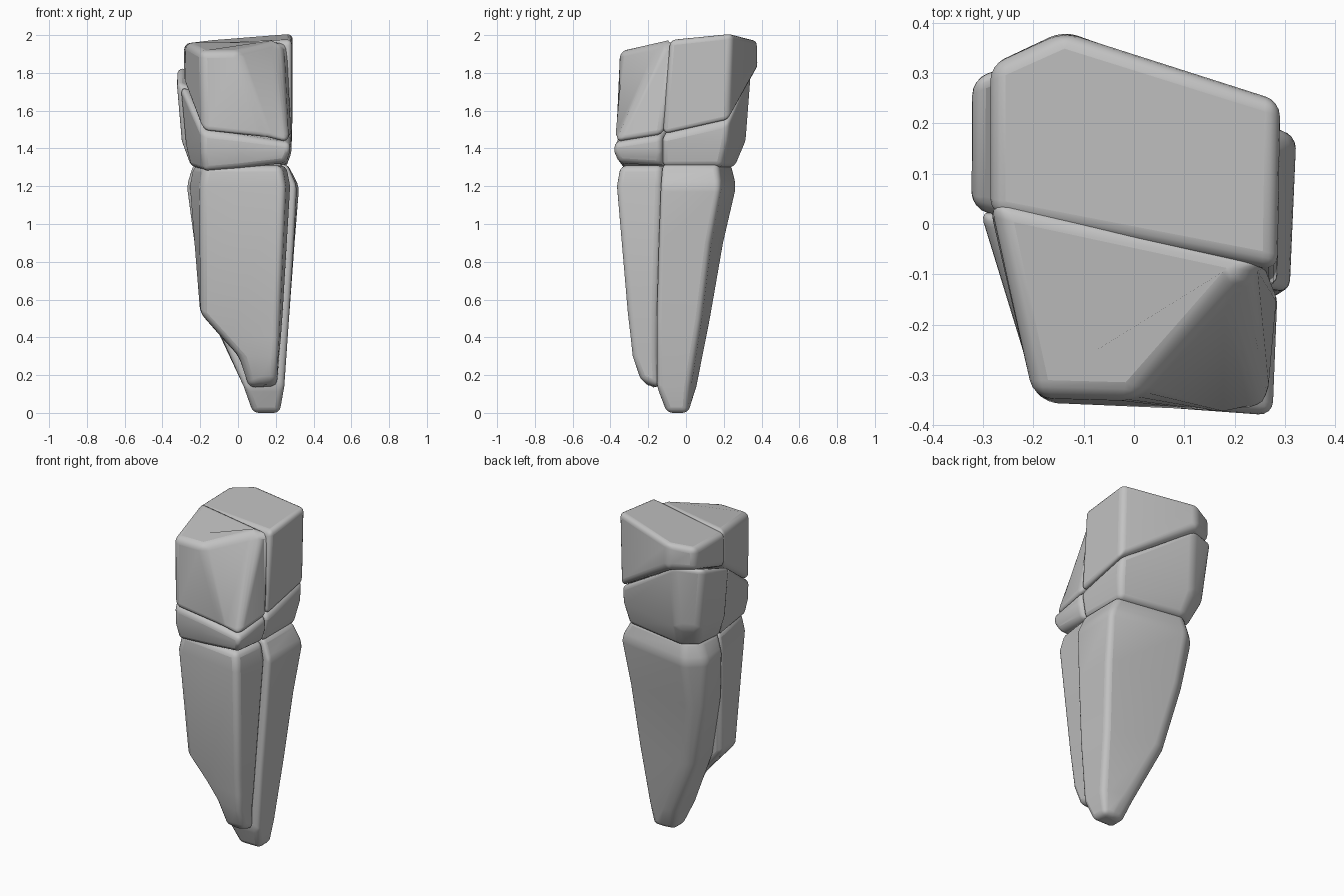
import bpy, bmesh
from math import radians

default_cube = bpy.data.objects.get("Cube")
if default_cube:
    bpy.data.objects.remove(default_cube, do_unlink=True)

stone = bpy.data.materials.new("stone grey")
stone.use_nodes = True
grey = (.54, .54, .54, 1)
stone.diffuse_color = grey
stone.node_tree.nodes["Principled BSDF"].inputs["Base Color"].default_value = grey


def block(name, rings, bevel=.035):
    """Loft rings of points, listed from bottom to top, into a soft-edged stone."""
    mesh = bpy.data.meshes.new(name)
    bm = bmesh.new()
    loops = [[bm.verts.new(point) for point in ring] for ring in rings]
    count = len(loops[0])
    for lower, upper in zip(loops, loops[1:]):
        for i in range(count):
            j = (i + 1) % count
            bm.faces.new((lower[i], lower[j], upper[j], upper[i]))
    bm.faces.new(loops[0][::-1])
    bm.faces.new(loops[-1])
    bmesh.ops.recalc_face_normals(bm, faces=bm.faces)
    bm.to_mesh(mesh)
    bm.free()
    mesh.materials.append(stone)
    stone_block = bpy.data.objects.new(name, mesh)
    bpy.context.scene.collection.objects.link(stone_block)
    # Rounded edges with smooth shading
    soft = stone_block.modifiers.new("rounded edges", 'BEVEL')
    soft.width = bevel
    soft.segments = 4
    soft.limit_method = 'ANGLE'
    soft.angle_limit = radians(20)
    bpy.ops.object.select_all(action='DESELECT')
    stone_block.select_set(True)
    bpy.context.view_layer.objects.active = stone_block
    bpy.ops.object.shade_smooth_by_angle(angle=radians(60))
    return stone_block


def level(z, *points):
    """A flat ring at one height."""
    return [(x, y, z) for x, y in points]


# Back stones: seam left, seam right, back right, back middle, back left
block("lower_back_stone", [
    level(0, (.08, -.1), (.22, -.1), (.22, .01), (.15, .01), (.08, 0)),
    level(.14, (.03, -.15), (.245, -.155), (.245, .02), (.09, .06), (.03, .04)),
    level(.5, (-.13, -.09), (.27, -.16), (.27, .08), (-.08, .13), (-.14, .09)),
    level(.9, (-.23, -.03), (.295, -.15), (.3, .13), (-.16, .2), (-.23, .14)),
    level(1.2, (-.27, .02), (.31, -.14), (.325, .185), (-.17, .27), (-.27, .18)),
    level(1.32, (-.24, .02), (.26, -.13), (.26, .17), (-.15, .24), (-.22, .18)),
], .04)
block("middle_back_stone", [
    level(1.3, (-.25, .02), (.26, -.13), (.26, .19), (-.14, .26), (-.23, .2)),
    level(1.44, (-.3, .03), (.285, -.13), (.285, .22), (-.16, .32), (-.28, .27)),
    [(-.325, .03, 1.75), (.285, -.13, 1.465), (.285, .23, 1.545),
     (-.15, .35, 1.83), (-.325, .29, 1.83)],
], .04)
block("upper_back_stone", [
    [(-.285, .02, 1.745), (.285, -.13, 1.465), (.29, .23, 1.545),
     (-.14, .385, 1.83), (-.285, .315, 1.825)],
    [(-.285, .02, 1.95), (.285, -.09, 1.975), (.29, .245, 2.01),
     (-.14, .38, 1.975), (-.285, .315, 1.955)],
], .03)

# Front stones: seam left, front left, front middle, front right, seam right
block("lower_front_stone", [
    [(.06, -.14, .13), (.06, -.2, .14), (.13, -.23, .16),
     (.2, -.24, .17), (.21, -.14, .13)],
    level(.3, (0, -.13), (.01, -.23), (.1, -.26), (.21, -.29), (.22, -.15)),
    level(.4, (-.09, -.1), (-.08, -.22), (.05, -.26), (.215, -.3), (.23, -.15)),
    level(.53, (-.2, -.06), (-.2, -.22), (0, -.265), (.22, -.315), (.24, -.15)),
    level(1.2, (-.26, .03), (-.2, -.31), (0, -.335), (.25, -.37), (.28, -.13)),
    level(1.31, (-.24, .03), (-.18, -.3), (0, -.32), (.23, -.35), (.26, -.13)),
])
block("middle_front_stone", [
    [(-.25, .03, 1.3), (-.18, -.325, 1.28), (0, -.335, 1.295),
     (.25, -.355, 1.325), (.26, -.13, 1.31)],
    [(-.28, .03, 1.42), (-.19, -.35, 1.38), (0, -.36, 1.38),
     (.275, -.38, 1.38), (.285, -.13, 1.38)],
    [(-.31, .03, 1.745), (-.19, -.35, 1.485), (0, -.36, 1.465),
     (.275, -.38, 1.43), (.285, -.13, 1.465)],
], .03)
# Upper front stone has a sloping scoop on its front right corner
block("upper_front_stone", [
    [(-.29, .04, 1.745), (-.19, -.355, 1.485), (.15, -.37, 1.45),
     (.27, -.38, 1.43), (.285, -.12, 1.465)],
    [(-.285, .05, 1.965), (-.2, -.345, 1.915), (0, -.35, 1.915),
     (.2, -.12, 1.96), (.275, -.07, 1.965)],
], .04)
